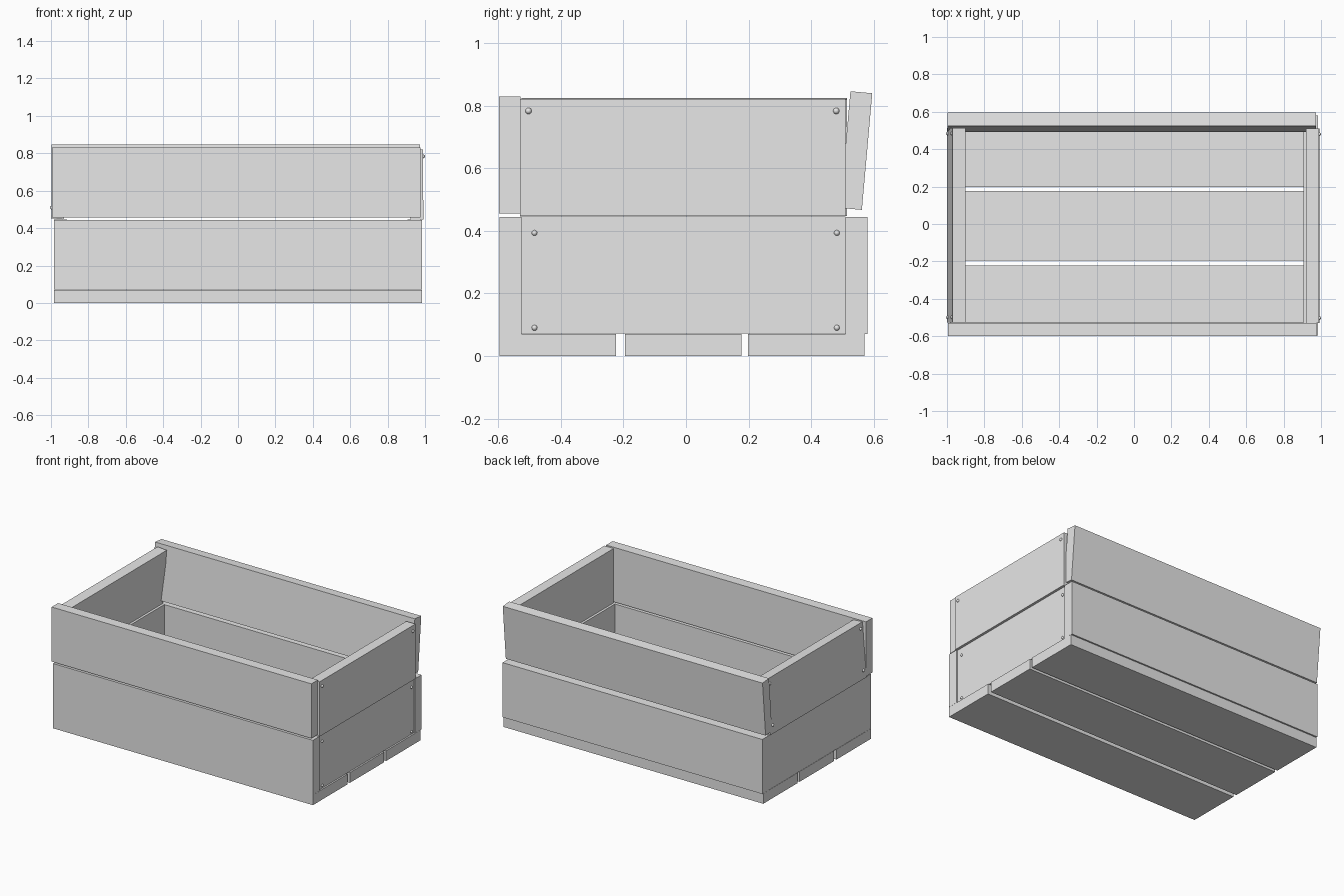
import bpy
import math
from mathutils import Matrix, Vector

old = bpy.data.objects.get("Cube")
if old:
    bpy.data.objects.remove(old, do_unlink=True)

grey = bpy.data.materials.new("plain_grey")
grey.use_nodes = True
grey.diffuse_color = (0.8, 0.8, 0.8, 1)
grey.node_tree.nodes["Principled BSDF"].inputs["Base Color"].default_value = (0.8, 0.8, 0.8, 1)

THICK = 0.07    # board thickness
HEIGHT = 0.374  # board width
LONG = 1.97     # long boards
SHORT = 1.04    # end boards


def board(name, centre, size, tilt=(0, 0, 0)):
    bpy.ops.mesh.primitive_cube_add(size=1, location=centre,
                                    rotation=[math.radians(a) for a in tilt])
    ob = bpy.context.object
    ob.name = name
    ob.scale = size
    bpy.ops.object.transform_apply(location=False, rotation=False, scale=True)
    ob.data.materials.append(grey)
    return ob


def screws(name, end_board, side, spots, radius):
    """Domed heads on the outer face; spots are local y, z on the board."""
    bpy.context.view_layer.update()
    for i, (y, z) in enumerate(spots):
        bpy.ops.mesh.primitive_uv_sphere_add(segments=16, ring_count=8, radius=radius)
        head = bpy.context.object
        head.name = f"{name}_{i + 1}"
        head.matrix_world = (end_board.matrix_world
                             @ Matrix.Translation(Vector((side * THICK / 2, y, z))))
        head.data.materials.append(grey)
        bpy.ops.object.shade_smooth_by_angle()


# Floor slats
for i, y in enumerate((-0.409, -0.009, 0.384)):
    board(f"floor_slat_{i + 1}", (0, y, THICK / 2), (LONG, 0.372, THICK))

# Long walls, the upper rear one leaning outward
board("front_lower_board", (0, -0.561, 0.2575), (LONG, THICK, HEIGHT))
board("front_upper_board", (-0.01, -0.563, 0.643), (LONG, THICK, HEIGHT))
board("back_lower_board", (0, 0.545, 0.2575), (LONG, THICK, HEIGHT))
board("back_upper_board", (-0.012, 0.5435, 0.6565), (LONG, THICK, HEIGHT), (-5.1, 0, 0))

# End walls, the upper one on the -x side leaning inward
left_lower = board("left_lower_board", (0.941, -0.01, 0.2585), (THICK, SHORT, HEIGHT))
left_upper = board("left_upper_board", (0.955, -0.01, 0.634), (THICK, SHORT, HEIGHT), (0, -0.3, 0))
board("right_lower_board", (-0.95, -0.01, 0.2585), (THICK, SHORT, HEIGHT))
right_upper = board("right_upper_board", (-0.95, -0.006, 0.636), (THICK, SHORT, HEIGHT), (0, 4.6, 0))

# Screw heads
top_pair = [(-0.493, 0.149), (0.49, 0.149)]
low_pair = [(y, -0.13) for y, z in top_pair]
screws("left_upper_screw", left_upper, 1, top_pair, 0.01)
screws("left_lower_screw", left_lower, 1,
       [(y, z) for y in (-0.474, 0.492) for z in (-0.168, 0.135)], 0.009)
screws("right_upper_screw", right_upper, -1, top_pair + low_pair, 0.01)
